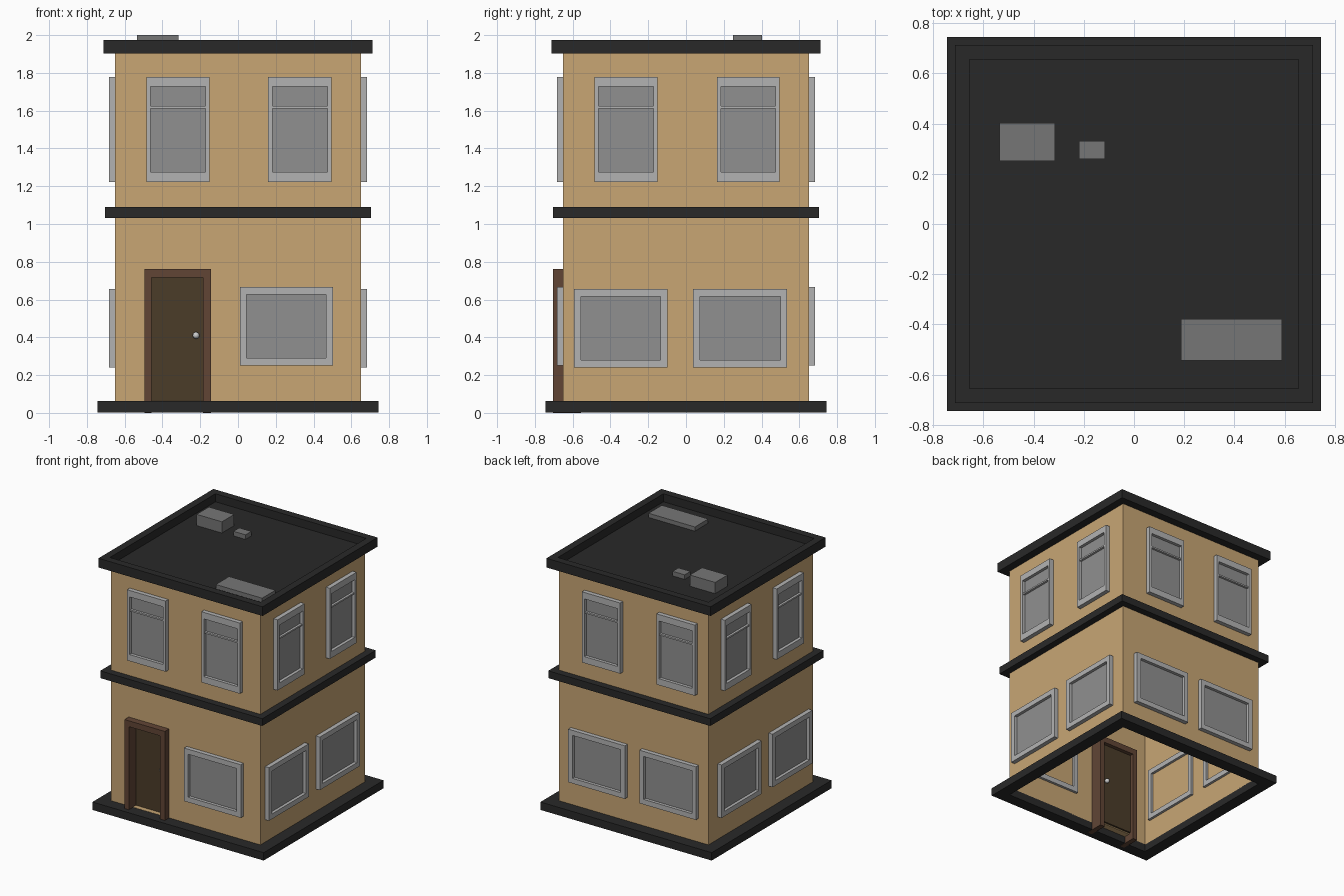
import bpy, bmesh, math
from mathutils import Matrix

if "Cube" in bpy.data.objects:
    bpy.data.objects.remove(bpy.data.objects["Cube"])

W = 0.65  # wall half width


def material(name, rgb):
    m = bpy.data.materials.new(name)
    m.diffuse_color = (*rgb, 1)
    m.use_nodes = True
    m.node_tree.nodes["Principled BSDF"].inputs["Base Color"].default_value = m.diffuse_color
    return m


TAN = material("tan_wall", (0.58, 0.38, 0.175))
DARK = material("dark_trim", (0.022, 0.022, 0.022))
BROWN = material("brown_frame", (0.12, 0.06, 0.036))
DOOR = material("door_brown", (0.07, 0.045, 0.022))
FRAME = material("frame_grey", (0.45, 0.45, 0.45))
GLASS = material("glass_grey", (0.28, 0.28, 0.28))
UNIT = material("roof_unit_grey", (0.18, 0.18, 0.18))
KNOB = material("knob_grey", (0.6, 0.6, 0.62))


def finish(name, bm, mat, matrix=Matrix(), recalc=True):
    if recalc:
        bmesh.ops.recalc_face_normals(bm, faces=bm.faces)
    mesh = bpy.data.meshes.new(name)
    bm.to_mesh(mesh)
    bm.free()
    mesh.transform(matrix)
    mesh.materials.append(mat)
    ob = bpy.data.objects.new(name, mesh)
    bpy.context.collection.objects.link(ob)
    return ob


def rect(u0, v0, u1, v1):
    return [(u0, v0), (u1, v0), (u1, v1), (u0, v1)]


def prism(name, outline, w0, w1, mat, matrix=Matrix()):
    """Extrude a flat outline from w0 to w1."""
    bm = bmesh.new()
    lo, hi = ([bm.verts.new((u, v, w)) for u, v in outline] for w in (w0, w1))
    n = len(outline)
    bm.faces.new(lo)
    bm.faces.new(hi)
    for i in range(n):
        j = (i + 1) % n
        bm.faces.new((lo[i], lo[j], hi[j], hi[i]))
    return finish(name, bm, mat, matrix)


def ring(name, outer, inner, w0, w1, mat, matrix=Matrix()):
    """Closed rectangular frame."""
    bm = bmesh.new()
    loops = [[bm.verts.new((u, v, w)) for u, v in r]
             for r, w in ((outer, w0), (outer, w1), (inner, w1), (inner, w0))]
    for k in range(4):
        a, b = loops[k], loops[(k + 1) % 4]
        for i in range(4):
            j = (i + 1) % 4
            bm.faces.new((a[i], a[j], b[j], b[i]))
    return finish(name, bm, mat, matrix)


def side(deg):
    """Local u along the wall, v up, w outward."""
    return Matrix.Rotation(math.radians(deg), 4, 'Z') @ Matrix.Rotation(math.pi / 2, 4, 'X')


def square(h):
    return rect(-h, -h, h, h)


# Thin wall shell, with a doorway in the front
Z0, Z1 = 0.06, 1.91
bm = bmesh.new()
front = [(-W, Z0), (-0.475, Z0), (-0.475, 0.74), (-0.165, 0.74),
         (-0.165, Z0), (W, Z0), (W, Z1), (-W, Z1)]
for deg in (0, 90, 180, 270):
    outline = front if deg == 0 else rect(-W, Z0, W, Z1)
    bm.faces.new([bm.verts.new(side(deg) @ Matrix.Translation((u, v, W)) .to_translation())
                  for u, v in outline])
bmesh.ops.remove_doubles(bm, verts=bm.verts, dist=1e-4)
finish("walls", bm, TAN, recalc=False)

# Plinth, floor band, parapet and roof deck
ring("plinth", square(0.744), square(W), 0.002, 0.064, DARK)
ring("floor_band", square(0.704), square(W), 1.033, 1.09, DARK)
ring("parapet", square(0.713), square(0.655), 1.903, 1.975, DARK)
prism("roof_deck", square(0.655), 1.903, 1.912, DARK)

# Roof units
for name, r, top in (("roof_vent_large", rect(-0.535, 0.25, -0.315, 0.402), 2.0),
                     ("roof_vent_small", rect(-0.22, 0.258, -0.115, 0.33), 1.948),
                     ("roof_hatch", rect(0.187, -0.543, 0.59, -0.378), 1.945)):
    prism(name, r, 1.911, top, UNIT)


# Windows
def window(name, u0, u1, v0, v1, bu, bv, m, sash=None):
    inner = rect(u0 + bu, v0 + bv, u1 - bu, v1 - bv)
    ring(name + "_frame", rect(u0, v0, u1, v1), inner, W - 0.02, W + 0.034, FRAME, m)
    prism(name + "_glass", inner, W + 0.003, W + 0.01, GLASS, m)
    if sash:
        prism(name + "_sash_bar", rect(u0 + bu, sash - 0.006, u1 - bu, sash + 0.006),
              W + 0.01, W + 0.028, FRAME, m)


layout = {
    "front": (0, [(-0.485, -0.15), (0.16, 0.495)], [(0.01, 0.503)], 0.25),
    "right": (90, [(-0.485, -0.15), (0.163, 0.495)], [(-0.592, -0.098), (0.038, 0.535)], 0.24),
    "back": (180, [(-0.425, -0.093), (0.222, 0.555)], [(-0.545, -0.053), (0.073, 0.565)], 0.25),
    "left": (270, [(-0.495, -0.163), (0.15, 0.485)], [(-0.535, -0.038), (0.098, 0.592)], 0.24),
}
for name, (deg, upper, lower, z) in layout.items():
    m = side(deg)
    for i, (a, b) in enumerate(upper, 1):
        window(f"{name}_upper_window_{i}", a, b, 1.223, 1.778, 0.022, 0.051, m, 1.618)
    for i, (a, b) in enumerate(lower, 1):
        window(f"{name}_lower_window_{i}", a, b, z, z + 0.417, 0.036, 0.04, m)

# Door, surround, step and knobs
m = side(0)
arch = [(-0.495, 0), (-0.457, 0), (-0.457, 0.717), (-0.184, 0.717),
        (-0.184, 0), (-0.144, 0), (-0.144, 0.763), (-0.495, 0.763)]
prism("door_surround", arch, 0.555, 0.703, BROWN, m)
prism("door", rect(-0.457, 0.064, -0.184, 0.717), 0.585, 0.615, DOOR, m)
prism("door_step", rect(-0.457, 0.056, -0.184, 0.066), 0.6, 0.652, TAN, m)
for name, w in (("outer_knob", 0.628), ("inner_knob", 0.572)):
    bm = bmesh.new()
    bmesh.ops.create_uvsphere(bm, u_segments=16, v_segments=10, radius=0.018)
    for f in bm.faces:
        f.smooth = True
    finish(name, bm, KNOB, m @ Matrix.Translation((-0.222, 0.41, w)))
